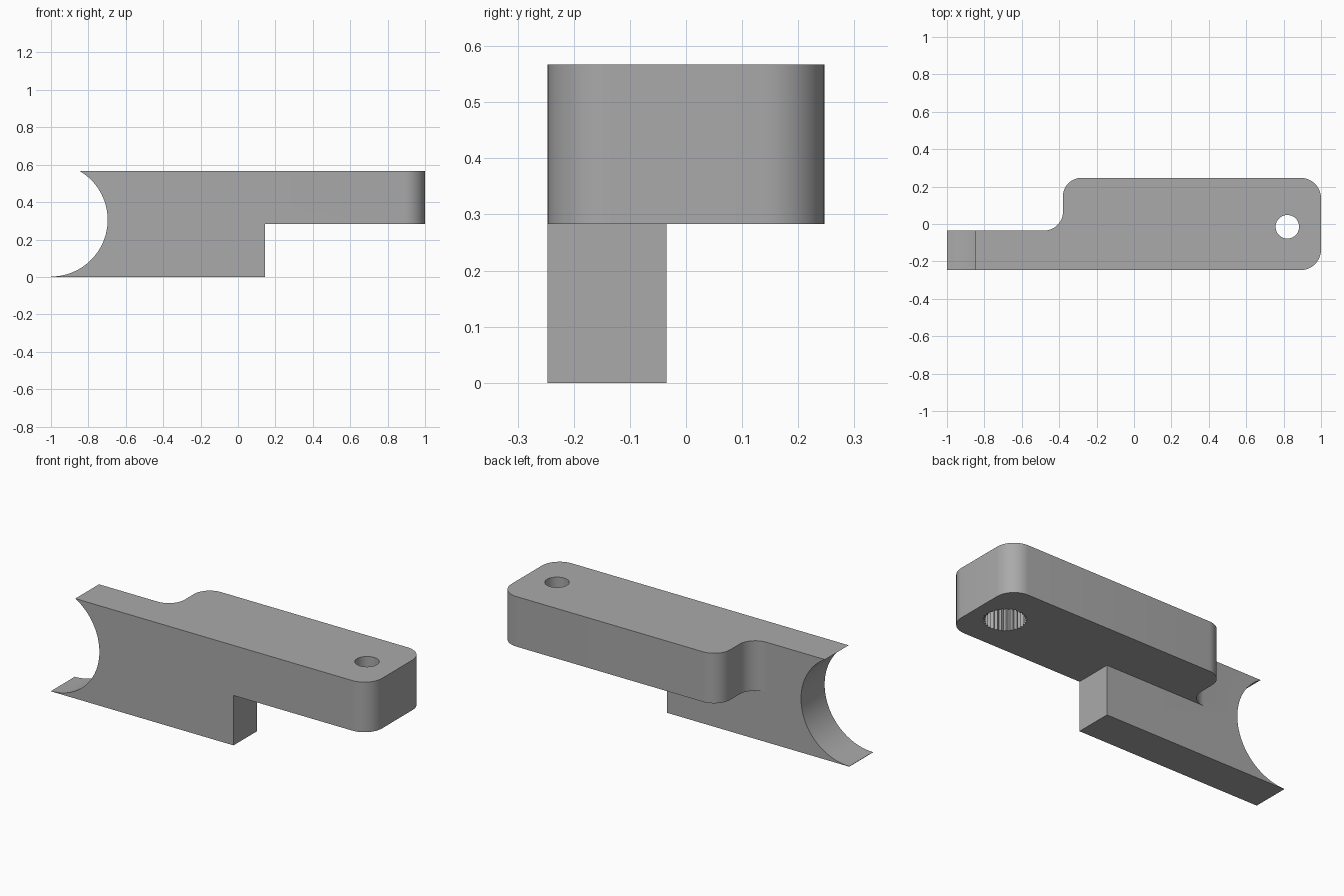
import bpy, bmesh, math
from math import cos, sin, radians

cube = bpy.data.objects.get("Cube")
if cube:
    bpy.data.objects.remove(cube, do_unlink=True)

grey = bpy.data.materials.new("plain grey")
grey.use_nodes = True
COLOUR = (0.4, 0.4, 0.4, 1)
grey.diffuse_color = COLOUR
grey.node_tree.nodes["Principled BSDF"].inputs["Base Color"].default_value = COLOUR

TOP, STEP, FRONT, BACK, ARM_BACK = 0.567, 0.283, -0.247, 0.247, -0.035


def arc(cx, cy, r, start, end, n=12):
    angles = [radians(start + (end - start) * i / n) for i in range(n + 1)]
    return [(cx + r * cos(a), cy + r * sin(a)) for a in angles]


def prism(name, outline, z0, z1):
    """Extrude an outline in the ground plane from z0 to z1."""
    bm = bmesh.new()
    face = bm.faces.new([bm.verts.new((x, y, z0)) for x, y in outline])
    grown = bmesh.ops.extrude_face_region(bm, geom=[face])["geom"]
    verts = [v for v in grown if isinstance(v, bmesh.types.BMVert)]
    bmesh.ops.translate(bm, verts=verts, vec=(0, 0, z1 - z0))
    bmesh.ops.recalc_face_normals(bm, faces=bm.faces)
    mesh = bpy.data.meshes.new(name)
    bm.to_mesh(mesh)
    bm.free()
    mesh.materials.append(grey)
    obj = bpy.data.objects.new(name, mesh)
    bpy.context.collection.objects.link(obj)
    return obj


def combine(target, other, operation):
    mod = target.modifiers.new(other.name, "BOOLEAN")
    mod.operation, mod.object, mod.solver = operation, other, "EXACT"
    bpy.context.view_layer.objects.active = target
    bpy.ops.object.modifier_apply(modifier=mod.name)
    bpy.data.objects.remove(other, do_unlink=True)


# Upper plate with rounded end and swept shoulder into the narrow arm
R, S = 0.11, 0.1
outline = [(-1, FRONT)]
outline += arc(1 - R, FRONT + R, R, -90, 0)
outline += arc(1 - R, BACK - R, R, 0, 90)
outline += arc(-0.38 + S, BACK - S, S, 90, 180)
outline += arc(-0.38 - S, ARM_BACK + S, S, 0, -90)
outline += [(-1, ARM_BACK)]
bracket = prism("bracket", outline, STEP, TOP)

# Lower block under the arm
block = prism("lower_block", [(-1, FRONT), (0.145, FRONT), (0.145, ARM_BACK), (-1, ARM_BACK)], 0, STEP + 0.05)
combine(bracket, block, "UNION")

# Round scoop across the arm end
scoop = prism("scoop", arc(-1, -0.305, 0.303, 0, 360, 96)[:-1], -0.5, 0.5)
scoop.rotation_euler.x = radians(-90)
bpy.context.view_layer.update()
combine(bracket, scoop, "DIFFERENCE")

# Screw hole, with a serrated pocket opening below
HX, HY, TEETH = 0.82, -0.015, 30
hole = prism("hole", arc(HX, HY, 0.063, 0, 360, 40)[:-1], 0.2, 0.7)
combine(bracket, hole, "DIFFERENCE")
teeth = []
for i in range(TEETH * 2):
    a, r = math.pi * i / TEETH, 0.112 if i % 2 else 0.1
    teeth.append((HX + r * cos(a), HY + r * sin(a)))
pocket = prism("pocket", teeth, 0.2, 0.425)
combine(bracket, pocket, "DIFFERENCE")

# Smooth the curved walls, keep corners crisp
bpy.ops.object.select_all(action="DESELECT")
bracket.select_set(True)
bpy.context.view_layer.objects.active = bracket
bpy.ops.object.shade_smooth_by_angle(angle=radians(30))
